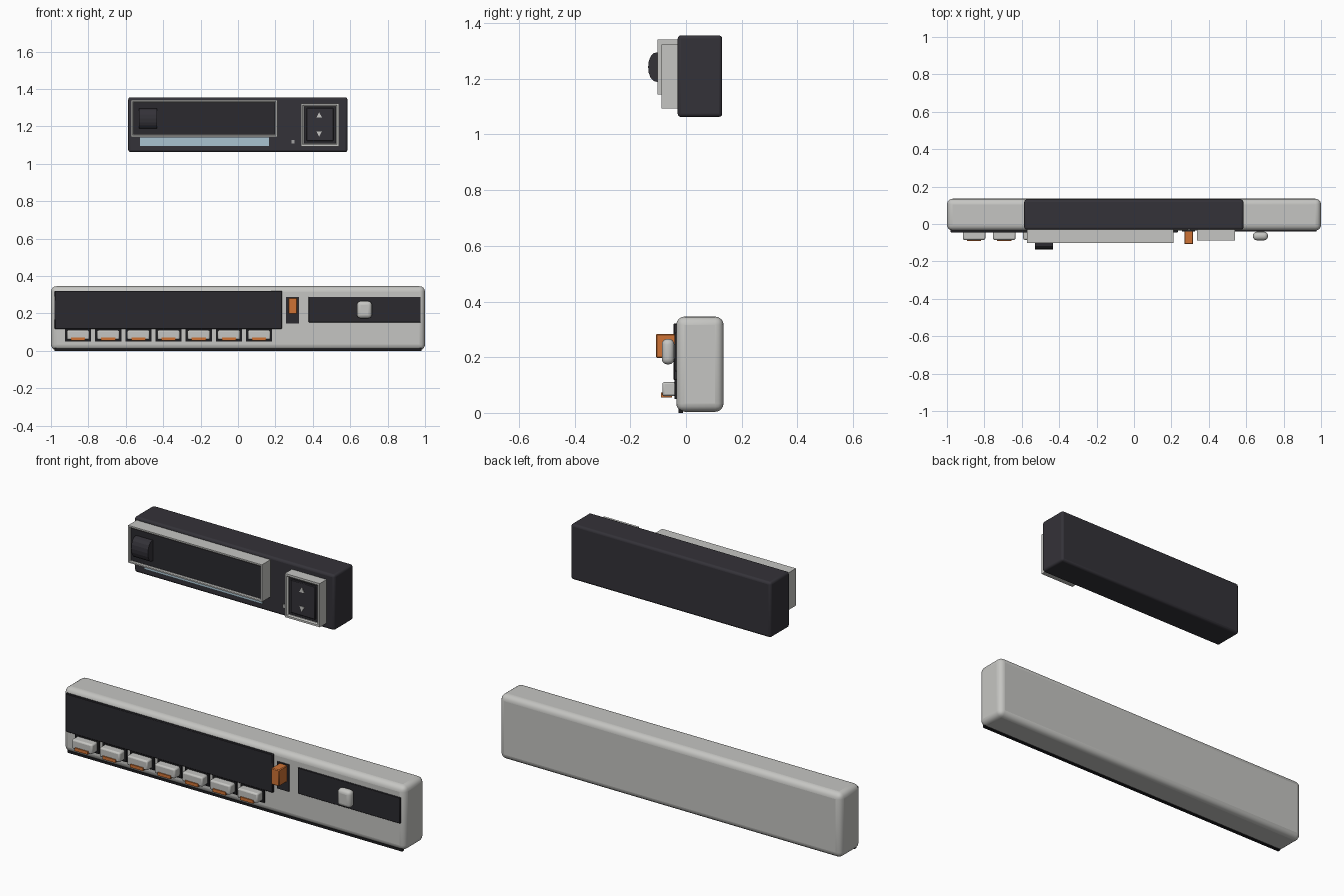
import bpy, bmesh, math

if "Cube" in bpy.data.objects:
    bpy.data.objects.remove(bpy.data.objects["Cube"])


def material(name, r, g, b):
    m = bpy.data.materials.new(name)
    m.diffuse_color = (r, g, b, 1)
    m.use_nodes = True
    m.node_tree.nodes["Principled BSDF"].inputs["Base Color"].default_value = m.diffuse_color
    return m


LIGHT = material("light grey plastic", 0.56, 0.56, 0.54)
DARK = material("charcoal plastic", 0.034, 0.032, 0.040)
PANEL = material("dark panel", 0.024, 0.023, 0.028)
BLACK = material("black trim", 0.012, 0.012, 0.014)
ORANGE = material("orange plastic", 0.62, 0.17, 0.035)
BLUE = material("pale blue strip", 0.40, 0.55, 0.64)
GREY = material("mid grey marks", 0.35, 0.35, 0.35)


def finish(name, bm, mat, bevel=0, segments=2):
    bmesh.ops.recalc_face_normals(bm, faces=bm.faces)
    mesh = bpy.data.meshes.new(name)
    bm.to_mesh(mesh)
    bm.free()
    mesh.materials.append(mat)
    ob = bpy.data.objects.new(name, mesh)
    bpy.context.collection.objects.link(ob)
    if bevel:
        mod = ob.modifiers.new("bevel", 'BEVEL')
        mod.width, mod.segments = bevel, segments
        mod.limit_method = 'ANGLE'
        bpy.ops.object.select_all(action='DESELECT')
        bpy.context.view_layer.objects.active = ob
        ob.select_set(True)
        bpy.ops.object.shade_smooth_by_angle(angle=math.radians(35))
    return ob


def cube(x0, x1, y0, y1, z0, z1):
    bm = bmesh.new()
    bmesh.ops.create_cube(bm, size=1)
    for v in bm.verts:
        v.co = ((x0 + x1) / 2 + v.co.x * (x1 - x0),
                (y0 + y1) / 2 + v.co.y * (y1 - y0),
                (z0 + z1) / 2 + v.co.z * (z1 - z0))
    return bm


def box(name, mat, dims, bevel=0, segments=2):
    return finish(name, cube(*dims), mat, bevel, segments)


def frame(name, dims, rim, depth):
    """Light box whose front is inset and sunk, with a dark floor."""
    bm = cube(*dims)
    front = min(bm.faces, key=lambda f: f.calc_center_median().y)
    bmesh.ops.inset_region(bm, faces=[front], thickness=rim * 0.6)
    bmesh.ops.inset_region(bm, faces=[front], thickness=rim * 0.4, depth=-depth * 0.5)
    geo = bmesh.ops.extrude_discrete_faces(bm, faces=[front])
    floor = geo["faces"][0]
    for v in floor.verts:
        v.co.y += depth * 0.5
    floor.material_index = 1
    ob = finish(name, bm, LIGHT)
    ob.data.materials.append(PANEL)


def prism(name, mat, points, axis, a, b):
    """Extrude a 2D outline: along x the points are (y, z), along y (x, z)."""
    bm = bmesh.new()
    place = (lambda p, t: (t, p[0], p[1])) if axis == 'x' else (lambda p, t: (p[0], t, p[1]))
    face = bm.faces.new([bm.verts.new(place(p, a)) for p in points])
    geo = bmesh.ops.extrude_face_region(bm, geom=[face])["geom"]
    for v in geo:
        if isinstance(v, bmesh.types.BMVert):
            v.co[0 if axis == 'x' else 1] = b
    return finish(name, bm, mat)


# Lower unit: rounded body, foot strip and key panel
box("lower_body", LIGHT, (-1, 1, -0.035, 0.135, 0.004, 0.346), 0.03, 4)
box("foot_strip", BLACK, (-0.98, 0.98, -0.027, -0.010, 0, 0.016))
box("key_panel", PANEL, (-0.98, 0.235, -0.045, -0.03, 0.118, 0.321), 0.003, 1)

# Row of seven keys, each with a dark surround and an orange lip
for i in range(7):
    x = -0.855 + i * 0.1613
    box(f"key_surround_{i + 1}", BLACK, (x - 0.07, x + 0.07, -0.042, -0.03, 0.05, 0.119))
    box(f"key_{i + 1}", LIGHT, (x - 0.06, x + 0.06, -0.085, -0.035, 0.06, 0.111), 0.008, 2)
    box(f"key_lip_{i + 1}", ORANGE, (x - 0.038, x + 0.038, -0.09, -0.05, 0.056, 0.073))

# Rocker switch
box("switch_plate", PANEL, (0.257, 0.326, -0.041, -0.03, 0.147, 0.289))
box("orange_switch", ORANGE, (0.269, 0.316, -0.108, -0.035, 0.197, 0.284), 0.004, 1)

# Slider with rounded knob
box("slider_plate", PANEL, (0.378, 0.977, -0.041, -0.03, 0.152, 0.289), 0.002, 1)
box("slider_stem", LIGHT, (0.655, 0.698, -0.06, -0.035, 0.195, 0.245))
box("slider_knob", LIGHT, (0.636, 0.716, -0.087, -0.042, 0.174, 0.266), 0.02, 4)

# Upper unit body
box("upper_body", DARK, (-0.587, 0.585, -0.03, 0.13, 1.063, 1.356), 0.012, 3)

# Display window and button housing
frame("display_frame", (-0.572, 0.211, -0.102, -0.02, 1.144, 1.341), 0.017, 0.008)
frame("button_frame", (0.336, 0.54, -0.088, -0.02, 1.093, 1.324), 0.024, 0.01)
box("button_pad", DARK, (0.366, 0.51, -0.084, -0.07, 1.123, 1.298), 0.003, 1)

# Arrow marks on the buttons
for name, z, s in (("up_arrow", 1.262, 1), ("down_arrow", 1.16, -1)):
    prism(name, LIGHT, [(0.419, z - 0.014 * s), (0.449, z - 0.014 * s), (0.434, z + 0.014 * s)],
          'y', -0.087, -0.08)

# Curved thumb knob on the display
arc = [(-0.09, 1.188)]
for i in range(9):
    a = math.pi * i / 8
    arc.append((-0.1 - 0.036 * math.sin(a) ** 0.8 if 0 < i < 8 else -0.1,
                1.242 - 0.054 * math.cos(a)))
arc.append((-0.09, 1.296))
prism("thumb_knob", DARK, arc, 'x', -0.53, -0.432)

# Pale strip and indicator below the display
box("blue_strip", BLUE, (-0.524, 0.166, -0.036, -0.028, 1.096, 1.14))
box("indicator", GREY, (0.286, 0.302, -0.036, -0.028, 1.108, 1.128))
